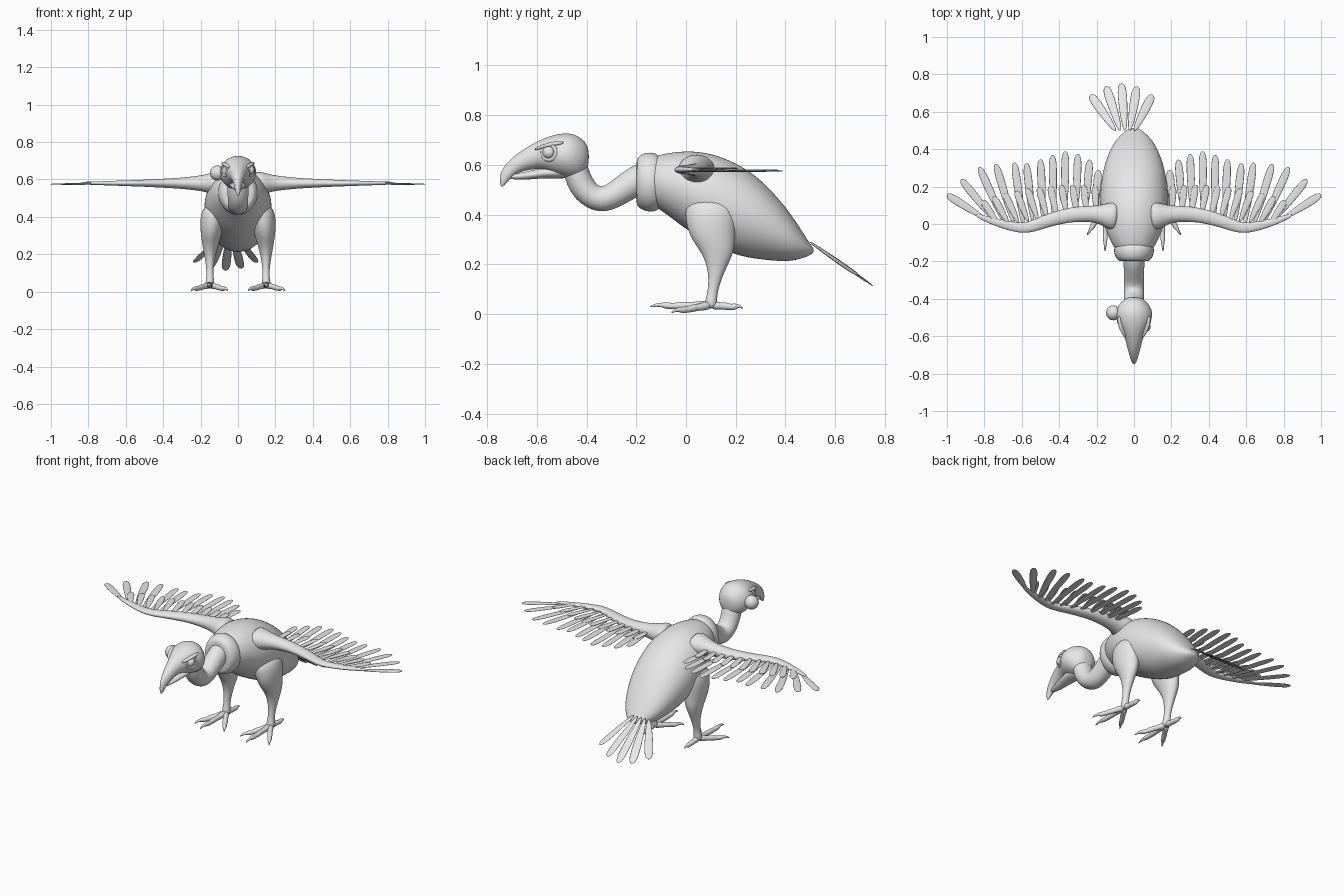
import bpy, bmesh, math
from mathutils import Vector

if "Cube" in bpy.data.objects:
    bpy.data.objects.remove(bpy.data.objects["Cube"])

GREY = (0.8, 0.8, 0.8, 1.0)
mat = bpy.data.materials.new("plain_grey")
mat.use_nodes = True
mat.diffuse_color = GREY
mat.node_tree.nodes["Principled BSDF"].inputs["Base Color"].default_value = GREY

X, Y, Z = Vector((1, 0, 0)), Vector((0, 1, 0)), Vector((0, 0, 1))


def loft(name, stations, sides=20, axis=None, side=None, levels=2):
    """Skin elliptical rings given as (x, y, z, half width, half height)."""
    pts = [Vector(s[:3]) for s in stations]
    bm = bmesh.new()
    rings = []
    for i, s in enumerate(stations):
        t = axis or (pts[min(i + 1, len(pts) - 1)] - pts[max(i - 1, 0)]).normalized()
        u = side or t.cross(Z)
        u = (u - t * u.dot(t)).normalized()
        v = u.cross(t)
        ring = []
        for k in range(sides):
            a = math.tau * k / sides
            ring.append(bm.verts.new(pts[i] + u * s[3] * math.cos(a) + v * s[4] * math.sin(a)))
        rings.append(ring)
    for r0, r1 in zip(rings, rings[1:]):
        for k in range(sides):
            n = (k + 1) % sides
            bm.faces.new((r0[k], r0[n], r1[n], r1[k]))
    bm.faces.new(rings[0])
    bm.faces.new(rings[-1])
    bmesh.ops.recalc_face_normals(bm, faces=bm.faces)
    for f in bm.faces:
        f.smooth = True
    me = bpy.data.meshes.new(name)
    bm.to_mesh(me)
    bm.free()
    me.materials.append(mat)
    ob = bpy.data.objects.new(name, me)
    bpy.context.scene.collection.objects.link(ob)
    if levels:
        mod = ob.modifiers.new("smooth", "SUBSURF")
        mod.levels = mod.render_levels = levels
    return ob


def slices(name, rows):
    """Upright slices along y given as (y, top, bottom, half width)."""
    return loft(name, [(0, y, (t + b) / 2, w, (t - b) / 2) for y, t, b, w in rows],
                axis=Y, side=X)


def finish(name):
    ob = bpy.context.object
    ob.name = name
    ob.data.materials.append(mat)
    bpy.ops.object.shade_smooth()


def feather(name, root, tip, width):
    """Thin blade, narrow at the quill and rounded at the tip."""
    a, b = Vector(root), Vector(tip)
    shape = [(0, .3, .004), (.25, .75, .004), (.6, 1, .004), (.85, 1, .003),
             (.95, .75, .003), (1, .3, .002)]
    loft(name, [(*a.lerp(b, t), width * w, h) for t, w, h in shape], sides=8, levels=1)


def toe(name, base, tip):
    """Knuckled toe ending in a curved claw."""
    a, b = Vector(base), Vector(tip)
    shape = [(0, .018, 0), (.2, .018, 0), (.33, .013, 0), (.47, .017, .002), (.6, .012, 0),
             (.72, .015, .003), (.8, .009, .007), (.9, .007, .008), (1, .002, 0)]
    loft(name, [(*(a.lerp(b, t) + Z * dz), r, r) for t, r, dz in shape], sides=10, levels=1)


# Body, ruff and neck
slices("body", [(-.17, .62, .45, .08), (-.10, .645, .42, .125), (0, .66, .335, .167),
                (.1, .65, .282, .184), (.2, .612, .232, .182), (.3, .547, .217, .166),
                (.4, .435, .208, .13), (.46, .345, .22, .09), (.5, .28, .235, .045),
                (.514, .262, .25, .015)])
slices("neck_ruff", [(-.2, .61, .45, .065), (-.195, .637, .425, .092), (-.15, .655, .407, .112),
                     (-.11, .645, .413, .104), (-.09, .61, .45, .07)])
loft("neck", [(0, -.14, .555, .06, .065), (0, -.2, .54, .057, .06), (0, -.27, .488, .054, .055),
              (0, -.345, .45, .054, .056), (0, -.41, .495, .055, .056),
              (0, -.44, .56, .058, .052), (0, -.455, .63, .06, .05)], side=X)

# Head, hooked beak and lower jaw
slices("head_and_upper_beak", [
    (-.39, .665, .60, .03), (-.408, .697, .555, .062), (-.44, .722, .54, .088),
    (-.48, .73, .545, .103), (-.53, .722, .56, .09), (-.58, .704, .585, .06),
    (-.63, .677, .58, .043), (-.68, .645, .568, .031), (-.715, .614, .535, .021),
    (-.737, .587, .508, .013), (-.748, .56, .515, .005)])
slices("lower_beak", [(-.46, .60, .54, .05), (-.56, .592, .548, .043), (-.63, .575, .54, .03),
                      (-.69, .564, .54, .018), (-.714, .56, .546, .007)])

# Eyes: one seated in its socket, the other sitting out beside the head
for name, place, r in (("left_eye", (.062, -.55, .65), .027), ("right_eye", (-.11, -.475, .635), .04)):
    bpy.ops.mesh.primitive_uv_sphere_add(segments=24, ring_count=14, radius=r, location=place)
    finish(name)

# Wing outline: feather tips and roots from the outermost inward
TIPS = [(1, .157), (.925, .24), (.828, .305), (.74, .322), (.64, .33), (.575, .325),
        (.5, .347), (.435, .37), (.367, .39), (.3, .375), (.237, .345), (.19, .29)]
ROOTS = [(.8, .03), (.74, .01), (.69, 0), (.64, -.01), (.59, -.02), (.54, 0),
         (.485, .01), (.43, .03), (.37, .045), (.31, .06), (.26, .06), (.21, .06)]

for s, tag in ((1, "left"), (-1, "right")):
    # Brow ridge and eye socket rim
    loft(tag + "_brow", [(s * .08, -.49, .69, .008, .006), (s * .078, -.53, .685, .013, .01),
                         (s * .06, -.575, .675, .012, .009), (s * .045, -.61, .66, .005, .004)],
         sides=10, levels=1)
    bpy.ops.mesh.primitive_torus_add(major_radius=.03, minor_radius=.008, major_segments=24,
                                     minor_segments=8, location=(s * .07, -.55, .65),
                                     rotation=(0, math.pi / 2, -s * .45))
    finish(tag + "_eye_rim")

    # Wing arm with the wrist bent forward
    loft(tag + "_wing_arm", [
        (s * x, y, .58, w, h) for x, y, w, h in
        [(.08, .04, .085, .07), (.14, .045, .07, .058), (.19, .053, .045, .042),
         (.3, .055, .041, .03), (.4, .038, .038, .024), (.5, .004, .033, .019),
         (.58, -.026, .029, .016), (.66, -.012, .025, .013), (.75, .012, .02, .01),
         (.85, .05, .01, .005)]], side=Y)

    # Flight feathers, then the shorter row laid over them
    for i, (root, tip) in enumerate(zip(ROOTS, TIPS)):
        z = .575 + .003 * (i % 2)
        feather(f"{tag}_flight_feather_{i + 1}", (s * root[0], root[1], z),
                (s * tip[0], tip[1], z), .024)
    for i in range(11):
        x = .2 + .052 * i
        y = .21 - .0013 * (i - 2) ** 2
        lean = .01 + .008 * i
        feather(f"{tag}_covert_feather_{i + 1}", (s * x, .05 - .006 * i, .584),
                (s * (x + lean), y, .586), .021)

    # Leg tapering from thigh to ankle
    loft(tag + "_leg", [
        (s * x, y, z, rx, ry) for z, x, y, rx, ry in
        [(.47, .115, .1, .07, .1), (.39, .135, .1, .07, .107), (.31, .143, .105, .057, .092),
         (.25, .148, .128, .043, .067), (.19, .15, .125, .029, .039), (.13, .15, .115, .02, .024),
         (.08, .15, .105, .018, .02), (.045, .15, .1, .026, .026), (.022, .15, .1, .018, .018)]],
         axis=Z, side=X)

    # Toes: three forward and one back
    for part, tx, ty, tz in (("middle", .155, -.147, .028), ("outer", .252, -.06, .004),
                             ("inner", .052, -.06, .004), ("back", .15, .23, .022)):
        toe(f"{tag}_{part}_toe", (s * .15, .1, .037), (s * tx, ty, tz))

# Tail fan, set a little to one side
for i in range(5):
    k = i - 2
    y = .752 - .015 * k * k
    feather(f"tail_feather_{i + 1}", (-.048 + .024 * k, .495, .292),
            (-.067 + .083 * k, y, .113 + .7 * (.752 - y)), .027)
